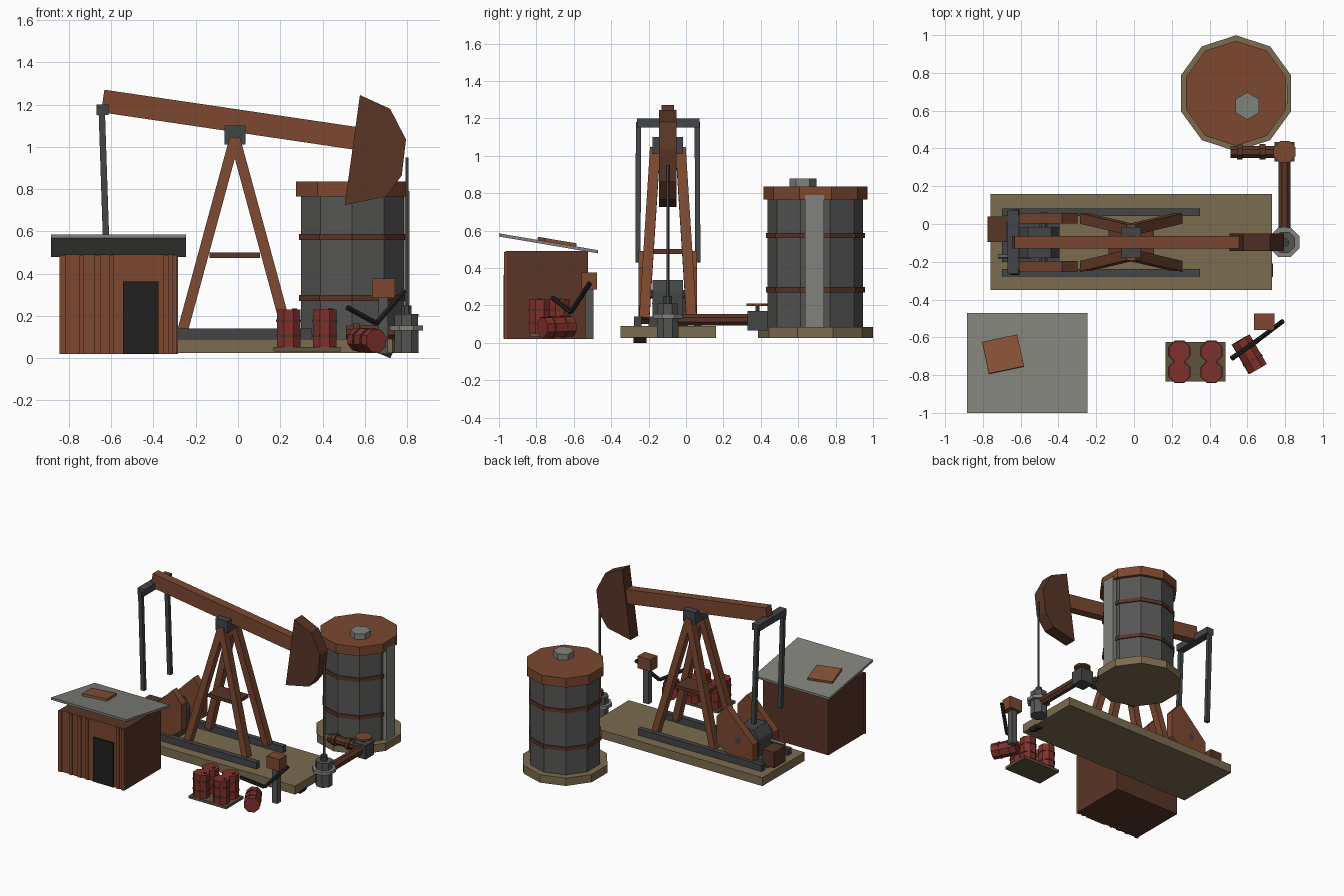
import bpy, math
from mathutils import Vector, Matrix

if "Cube" in bpy.data.objects:
    bpy.data.objects.remove(bpy.data.objects["Cube"])


def mat(name, r, g, b):
    m = bpy.data.materials.new(name)
    m.diffuse_color = (r, g, b, 1)
    m.use_nodes = True
    m.node_tree.nodes["Principled BSDF"].inputs["Base Color"].default_value = m.diffuse_color
    return m


RUST = mat("rust", .20, .065, .03)
DARK_RUST = mat("dark_rust", .10, .035, .02)
PATCH = mat("patch_rust", .24, .085, .035)
STEEL = mat("steel", .09, .09, .088)
DARK_STEEL = mat("dark_steel", .055, .06, .063)
LIGHT = mat("light_steel", .22, .22, .20)
SAND = mat("sand_concrete", .20, .15, .08)
WOOD = mat("pallet_wood", .11, .09, .05)
RED = mat("barrel_red", .22, .03, .025)
BLACK = mat("black", .015, .015, .015)


def mesh(name, verts, faces, m):
    me = bpy.data.meshes.new(name)
    me.from_pydata([tuple(v) for v in verts], [], faces)
    me.materials.append(m)
    ob = bpy.data.objects.new(name, me)
    bpy.context.collection.objects.link(ob)
    return ob


def loft(name, a, b, m):
    """Solid between two matching outlines."""
    n = len(a)
    faces = [(i, (i + 1) % n, n + (i + 1) % n, n + i) for i in range(n)]
    faces += [tuple(reversed(range(n))), tuple(range(n, 2 * n))]
    return mesh(name, list(a) + list(b), faces, m)


def box(name, x0, x1, y0, y1, z0, z1, m):
    q = [(x0, y0), (x1, y0), (x1, y1), (x0, y1)]
    return loft(name, [(x, y, z0) for x, y in q], [(x, y, z1) for x, y in q], m)


def plate(name, profile, y0, y1, m):
    """Side profile in xz (counter-clockwise seen from the front) run along y."""
    return loft(name, [(x, y0, z) for x, z in profile][::-1],
                [(x, y1, z) for x, z in profile][::-1], m) if y0 > y1 else \
        loft(name, [(x, y0, z) for x, z in profile[::-1]],
             [(x, y1, z) for x, z in profile[::-1]], m)


def disc(name, x, y, z0, z1, r, n, m, phase=0.0):
    ring = [(x + r * math.cos(phase + 2 * math.pi * i / n),
             y + r * math.sin(phase + 2 * math.pi * i / n)) for i in range(n)]
    return loft(name, [(*p, z0) for p in ring], [(*p, z1) for p in ring], m)


def frame(p, q):
    d = (q - p).normalized()
    side = d.cross(Vector((0, 1, 0)))
    if side.length < .1:
        side = Vector((1, 0, 0))
    side.normalize()
    return side, d.cross(side)


def bar(name, p, q, w, h, m):
    """Square bar; w across, h along the side direction."""
    p, q = Vector(p), Vector(q)
    s, t = frame(p, q)
    o = [s * a * h / 2 + t * b * w / 2 for a, b in ((-1, -1), (1, -1), (1, 1), (-1, 1))]
    return loft(name, [p + v for v in o], [q + v for v in o], m)


def tube(name, p, q, r, n, m):
    p, q = Vector(p), Vector(q)
    s, t = frame(p, q)
    o = [(s * math.cos(a) + t * math.sin(a)) * r
         for a in ((i + .5) * 2 * math.pi / n for i in range(n))]
    return loft(name, [p + v for v in o], [q + v for v in o], m)


CY = -.097  # pump centre line

# pump base slab, skid rails and chock
box("base_slab", -.76, .73, -.35, .16, .025, .09, SAND)
for s in (-1, 1):
    box("skid_rail", -.70, .35, CY + s * .16 - .02, CY + s * .16 + .02, .09, .14, DARK_STEEL)
plate("slab_chock", [(.65, .03), (.72, 0), (.735, .03)], -.28, -.21, BLACK)

# A-frame tower
for s in (-1, 1):
    for x in (-.262, .232):
        bar("tower_leg", (x, CY + s * .126, .13), (-.015, CY + s * .068, 1.04), .055, .05, RUST)
box("tower_brace", -.135, .105, -.175, -.02, .475, .50, DARK_RUST)
box("bearing_block", -.065, .036, -.18, -.015, 1.01, 1.10, DARK_STEEL)

# walking beam, head and rod
bar("walking_beam", (-.64, CY, 1.217), (.60, CY, 1.034), .066, .108, RUST)
plate("beam_head", [(.505, .725), (.70, .765), (.775, .865), (.795, 1.035), (.72, 1.18),
                    (.577, 1.245)], CY - .047, CY + .047, DARK_RUST)
tube("pump_rod", (.80, CY, .15), (.80, CY, .95), .008, 6, STEEL)

# drive: crossbar, side arms, counterweights, gearbox, motor
box("arm_crossbar", -.67, -.612, -.262, .073, 1.15, 1.20, DARK_STEEL)
for s in (-1, 1):
    y = CY + s * .128
    bar("side_arm", (-.645, CY + s * .157, 1.18), (-.62, CY + s * .16, .43), .028, .03, DARK_STEEL)
    plate("counterweight", [(-.61, .13), (-.44, .10), (-.30, .20), (-.30, .40), (-.38, .49),
                            (-.61, .26)], y - .028, y + .028, RUST)
plate("gearbox", [(-.605, .12), (-.395, .12), (-.395, .27), (-.44, .335), (-.56, .335),
                  (-.605, .27)], -.18, -.015, DARK_STEEL)
tube("crank_shaft", (-.48, -.25, .26), (-.48, .06, .26), .025, 8, DARK_STEEL)
box("drive_stand", -.70, -.395, -.20, .01, .09, .14, DARK_STEEL)
box("motor", -.775, -.675, -.095, .04, .12, .24, DARK_RUST)
tube("motor_shaft", (-.72, -.17, .21), (-.54, -.17, .21), .012, 6, LIGHT)

# wellhead
P8 = math.pi / 8
disc("wellhead_body", .797, CY, .025, .135, .062, 8, STEEL, P8)
disc("wellhead_flange", .797, CY, .13, .155, .085, 8, LIGHT, P8)
disc("wellhead_top", .797, CY, .155, .21, .06, 8, STEEL, P8)
disc("rod_seal", .797, CY, .21, .25, .025, 8, DARK_STEEL, P8)

# flow line to the tank, with valve and handwheel
tube("flow_pipe", (.797, -.05, .123), (.797, .35, .123), .034, 8, DARK_RUST)
box("valve_body", .745, .85, .33, .435, .065, .17, DARK_STEEL)
disc("valve_stem", .797, .382, .17, .20, .012, 6, DARK_STEEL)
disc("valve_wheel", .797, .382, .197, .21, .062, 8, RUST, P8)
tube("tank_pipe", (.75, .382, .123), (.51, .382, .123), .034, 8, DARK_RUST)
for x in (.56, .68):
    tube("pipe_collar", (x - .015, .382, .123), (x + .015, .382, .123), .045, 8, DARK_RUST)

# storage tank
TX, TY, P10 = .54, .692, math.pi / 2
disc("tank_base", TX, TY, .025, .085, .307, 10, SAND, P10)
disc("tank_body", TX, TY, .085, .775, .255, 10, STEEL, P10)
for z in (.27, .56):
    disc("tank_band", TX, TY, z, z + .028, .264, 10, DARK_RUST, P10)
disc("tank_lid", TX, TY, .765, .835, .278, 10, RUST, P10)
disc("tank_hatch", .60, .625, .835, .878, .072, 6, LIGHT, math.pi / 6)
box("tank_gauge_strip", .77, .812, .635, .738, .085, .79, LIGHT)

# shed
box("shed_body", -.838, -.285, -.96, -.525, .02, .49, DARK_RUST)
box("shed_front", -.838, -.285, -.964, -.96, .02, .49, RUST)
for x, w in ((-.83, .03), (-.74, .025), (-.665, .03), (-.60, .02), (-.34, .025), (-.30, .025)):
    box("shed_batten", x - w / 2, x + w / 2, -.972, -.96, .02, .485, RUST)
box("shed_door", -.545, -.375, -.975, -.96, .022, .362, BLACK)
plate_ring = [(-1.0, .568), (-.47, .478), (-.47, .495), (-1.0, .585)]
loft("shed_roof", [(-.885, y, z) for y, z in plate_ring],
     [(-.247, y, z) for y, z in plate_ring], LIGHT)
patch = box("roof_patch", -.095, .095, -.087, .087, -.008, .012, PATCH)
patch.matrix_world = (Matrix.Translation((-.693, -.69, .537))
                      @ Matrix.Rotation(math.atan2(-.09, .53), 4, 'X')
                      @ Matrix.Rotation(math.radians(12), 4, 'Z'))


# barrels on a pallet, plus one tipped over
def barrel(name, p, q, r=.06):
    p, q = Vector(p), Vector(q)
    tube(name, p, q, r, 8, RED)
    for t in (.3, .7):
        c = p.lerp(q, t)
        d = (q - p).normalized() * .006
        tube(name + "_band", c - d, c + d, r + .004, 8, DARK_RUST)


box("pallet", .167, .485, -.835, -.625, .032, .052, WOOD)
for x in (.24, .41):
    for y in (-.675, -.783):
        barrel("barrel", (x, y, .052), (x, y, .23))
        disc("barrel_cap", x + .027, y, .23, .236, .012, 6, DARK_STEEL)
barrel("tipped_barrel", (.565, -.612, .088), (.655, -.768, .082), .058)

# control post with box and bent pipe
box("control_post", .665, .71, -.54, -.495, .02, .29, STEEL)
box("control_box", .635, .743, -.56, -.475, .285, .377, RUST)
bend = [(.517, -.712, .24), (.655, -.615, .165), (.787, -.515, .318)]
for a, b in zip(bend, bend[1:]):
    tube("bent_pipe", a, b, .014, 6, BLACK)

# make every surface face outwards
import bmesh
for ob in bpy.data.objects:
    bm = bmesh.new()
    bm.from_mesh(ob.data)
    bmesh.ops.recalc_face_normals(bm, faces=bm.faces)
    bm.to_mesh(ob.data)
    bm.free()
